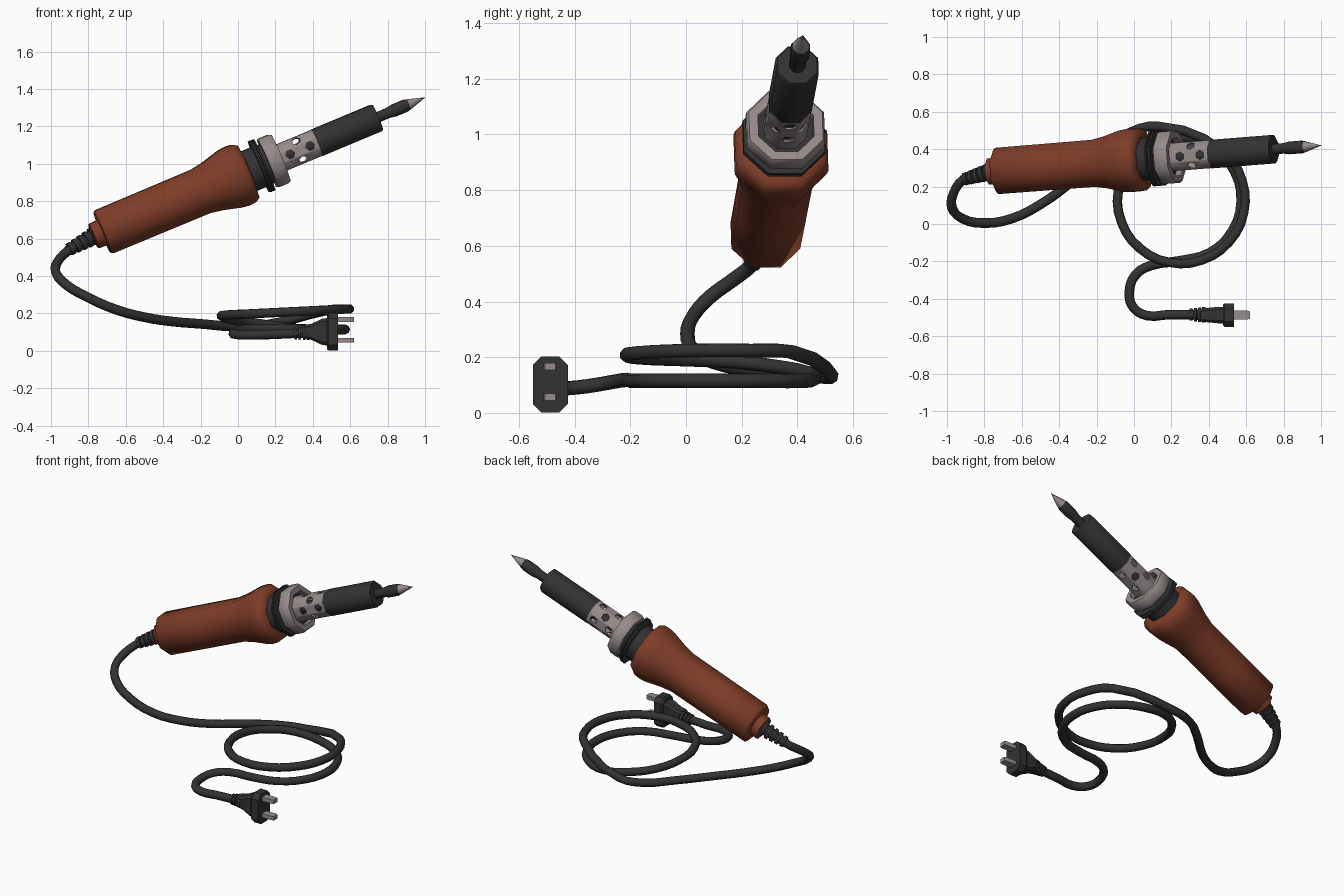
import bpy, bmesh, math
from mathutils import Vector, Matrix

if "Cube" in bpy.data.objects:
    bpy.data.objects.remove(bpy.data.objects["Cube"])


def material(name, rgb):
    m = bpy.data.materials.new(name)
    m.diffuse_color = (*rgb, 1)
    m.use_nodes = True
    m.node_tree.nodes["Principled BSDF"].inputs["Base Color"].default_value = m.diffuse_color
    return m


ORANGE = material("burnt_orange", (0.21, 0.046, 0.021))
BLACK = material("soft_black", (0.032, 0.032, 0.032))
STEEL = material("warm_steel", (0.31, 0.26, 0.26))


def finish(obj, angle):
    bpy.ops.object.select_all(action='DESELECT')
    obj.select_set(True)
    bpy.context.view_layer.objects.active = obj
    bpy.ops.object.shade_smooth_by_angle(angle=math.radians(angle))


def loft(name, rings, mat, caps=True, closed=False, angle=50):
    """Skin a list of equal-sized point rings."""
    bm = bmesh.new()
    vs = [[bm.verts.new(p) for p in ring] for ring in rings]
    n = len(vs[0])
    pairs = list(zip(vs, vs[1:])) + ([(vs[-1], vs[0])] if closed else [])
    for a, b in pairs:
        for i in range(n):
            j = (i + 1) % n
            bm.faces.new((a[i], a[j], b[j], b[i]))
    if caps and not closed:
        bm.faces.new(vs[0][::-1])
        bm.faces.new(vs[-1])
    bmesh.ops.recalc_face_normals(bm, faces=bm.faces)
    me = bpy.data.meshes.new(name)
    bm.to_mesh(me)
    bm.free()
    me.materials.append(mat)
    obj = bpy.data.objects.new(name, me)
    bpy.context.collection.objects.link(obj)
    finish(obj, angle)
    return obj


def frame(start, end):
    d = (end - start).normalized()
    side = Vector((0, 0, 1)).cross(d).normalized()
    return start, d, side, d.cross(side)


def lathe(name, fr, profile, mat, sides=8, **kw):
    """profile: (distance along axis, flat-to-centre radius)."""
    o, d, u, v = fr
    k = 1 / math.cos(math.pi / sides)
    angs = [2 * math.pi * (i + 0.5) / sides for i in range(sides)]
    rings = [[o + d * s + (u * math.cos(a) + v * math.sin(a)) * r * k for a in angs]
             for s, r in profile]
    return loft(name, rings, mat, **kw)


# ---- iron, all turned around one sloping axis
AX = frame(Vector((-0.78, 0.28, 0.61)), Vector((1.0, 0.42, 1.355)))
lathe("handle", AX, [(0.005, 0.06), (0.01, 0.07), (0.057, 0.072), (0.058, 0.113), (0.07, 0.124),
                     (0.35, 0.125), (0.63, 0.126), (0.70, 0.138), (0.80, 0.164), (0.84, 0.169),
                     (0.88, 0.166), (0.905, 0.15), (0.91, 0.112)], ORANGE)
lathe("front_collar", AX, [(0.88, 0.113), (0.968, 0.113), (0.97, 0.146), (0.98, 0.148),
                           (0.982, 0.135), (0.988, 0.135), (0.99, 0.148), (1.0, 0.146),
                           (1.002, 0.11), (1.06, 0.105)], BLACK)
lathe("clamp_ring", AX, [(1.018, 0.10), (1.018, 0.135), (1.03, 0.14), (1.08, 0.14), (1.095, 0.132),
                         (1.095, 0.10), (1.05, 0.10)], STEEL, closed=True)

# ---- perforated sleeve with hexagonal vents
sleeve = lathe("vented_sleeve", AX, [(1.05, 0.075), (1.32, 0.075), (1.32, 0.068), (1.05, 0.068)],
               STEEL, closed=True)
o, d, u, v = AX
bm = bmesh.new()
for row in range(3):
    for i in range(8):
        if (i + row) % 2:
            continue
        a = 2 * math.pi * i / 8
        out = u * math.cos(a) + v * math.sin(a)
        pos = o + d * (1.145 + row * 0.058) + out * 0.07
        rot = Vector((0, 0, 1)).rotation_difference(out).to_matrix().to_4x4()
        bmesh.ops.create_cone(bm, cap_ends=True, segments=6, radius1=0.025, radius2=0.025,
                              depth=0.05, matrix=Matrix.Translation(pos) @ rot)
me = bpy.data.meshes.new("vent_cutters")
bm.to_mesh(me)
bm.free()
cutter = bpy.data.objects.new("vent_cutters", me)
bpy.context.collection.objects.link(cutter)
cutter.hide_render = True
cutter.display_type = 'WIRE'
mod = sleeve.modifiers.new("vents", 'BOOLEAN')
mod.operation = 'DIFFERENCE'
mod.solver = 'EXACT'
mod.object = cutter
bpy.context.view_layer.objects.active = sleeve
bpy.ops.object.modifier_apply(modifier=mod.name)
bpy.data.objects.remove(cutter)

# ---- heater and tip
lathe("heater_core", AX, [(1.05, 0.035), (1.33, 0.035)], BLACK)
lathe("barrel", AX, [(1.305, 0.066), (1.305, 0.0765), (1.65, 0.0765), (1.66, 0.07)], BLACK)
lathe("tip_shaft", AX, [(1.65, 0.028), (1.72, 0.028), (1.755, 0.034), (1.82, 0.034),
                        (1.842, 0.028)], BLACK)
lathe("tip_point", AX, [(1.84, 0.029), (1.935, 0.001)], STEEL)


# ---- ribbed strain reliefs at both cord ends
def relief(name, start, end, r0, r1, ribs):
    fr = frame(Vector(start), Vector(end))
    step = (Vector(end) - Vector(start)).length / ribs
    prof = []
    for i in range(ribs):
        r = r0 + (r1 - r0) * i / (ribs - 1)
        prof += [(i * step, r), ((i + 0.6) * step, r),
                 ((i + 0.62) * step, r * 0.72), ((i + 0.98) * step, r * 0.72)]
    lathe(name, fr, prof, BLACK)


relief("handle_strain_relief", (-0.765, 0.281, 0.617), (-0.915, 0.237, 0.535), 0.047, 0.034, 5)
relief("plug_strain_relief", (0.38, -0.485, 0.10), (0.29, -0.485, 0.092), 0.042, 0.032, 4)

# ---- power cord: down from the handle, two coils, then out to the plug
path = [(-0.86, 0.257, 0.565), (-0.915, 0.235, 0.53), (-0.965, 0.165, 0.475), (-0.974, 0.09, 0.42),
        (-0.92, 0.03, 0.355), (-0.80, 0.005, 0.285), (-0.65, 0.03, 0.22), (-0.50, 0.105, 0.18),
        (-0.36, 0.205, 0.158), (-0.18, 0.37, 0.143), (-0.02, 0.49, 0.13), (0.13, 0.522, 0.135)]
turns, steps = 1.5, 18
for i in range(1, steps + 1):
    t = i / steps * turns
    a = math.radians(75) - t * 2 * math.pi * (1.46 / 1.5)
    r = 0.335 + 0.012 * math.sin(t * 4)
    x, y = 0.25 + r * math.cos(a), 0.135 + r * math.sin(a)
    low = max(0.0, min(1.0, (t - 0.72) / 0.3))
    z = (0.19 + 0.035 * (x + 0.1) / 0.7) * (1 - low) + 0.115 * low
    path.append((x, y, z))
path += [(0.09, -0.222, 0.118), (0.01, -0.27, 0.11), (-0.025, -0.36, 0.095), (-0.005, -0.445, 0.087),
         (0.07, -0.49, 0.085), (0.18, -0.485, 0.088), (0.33, -0.485, 0.095)]
cu = bpy.data.curves.new("power_cord", 'CURVE')
cu.dimensions = '3D'
cu.bevel_depth = 0.026
cu.bevel_resolution = 2
cu.resolution_u = 3
cu.use_fill_caps = True
sp = cu.splines.new('BEZIER')
sp.bezier_points.add(len(path) - 1)
for bp, p in zip(sp.bezier_points, path):
    bp.co = p
    bp.handle_left_type = bp.handle_right_type = 'AUTO'
cu.materials.append(BLACK)
cord = bpy.data.objects.new("power_cord", cu)
bpy.context.collection.objects.link(cord)
bpy.ops.object.select_all(action='DESELECT')
cord.select_set(True)
bpy.context.view_layer.objects.active = cord
bpy.ops.object.convert(target='MESH')
finish(bpy.context.view_layer.objects.active, 60)


# ---- plug
def slab(x, hy, hz, c):
    """Rectangle with cut corners, facing along x."""
    pts = [(hy, hz - c), (hy - c, hz), (c - hy, hz), (-hy, hz - c),
           (-hy, c - hz), (c - hy, -hz), (hy - c, -hz), (hy, c - hz)]
    return [(x, -0.487 + y, 0.102 + z) for y, z in pts]


loft("plug_body", [slab(0.355, 0.034, 0.038, 0.012), slab(0.39, 0.038, 0.042, 0.012),
                   slab(0.45, 0.044, 0.07, 0.015), slab(0.49, 0.044, 0.075, 0.015)], BLACK, angle=30)
loft("plug_face", [slab(0.475, 0.055, 0.092, 0.03), slab(0.485, 0.063, 0.1, 0.03),
                   slab(0.535, 0.063, 0.1, 0.03)], BLACK, angle=30)
for side, name in ((1, "upper_prong"), (-1, "lower_prong")):
    rings = [[(x, -0.487 + y * w, 0.112 + side * 0.055 + z) for y, z in
              ((1, 0.013), (-1, 0.013), (-1, -0.013), (1, -0.013))]
             for x, w in ((0.53, 0.024), (0.605, 0.024), (0.62, 0.019))]
    loft(name, rings, STEEL, angle=30)
